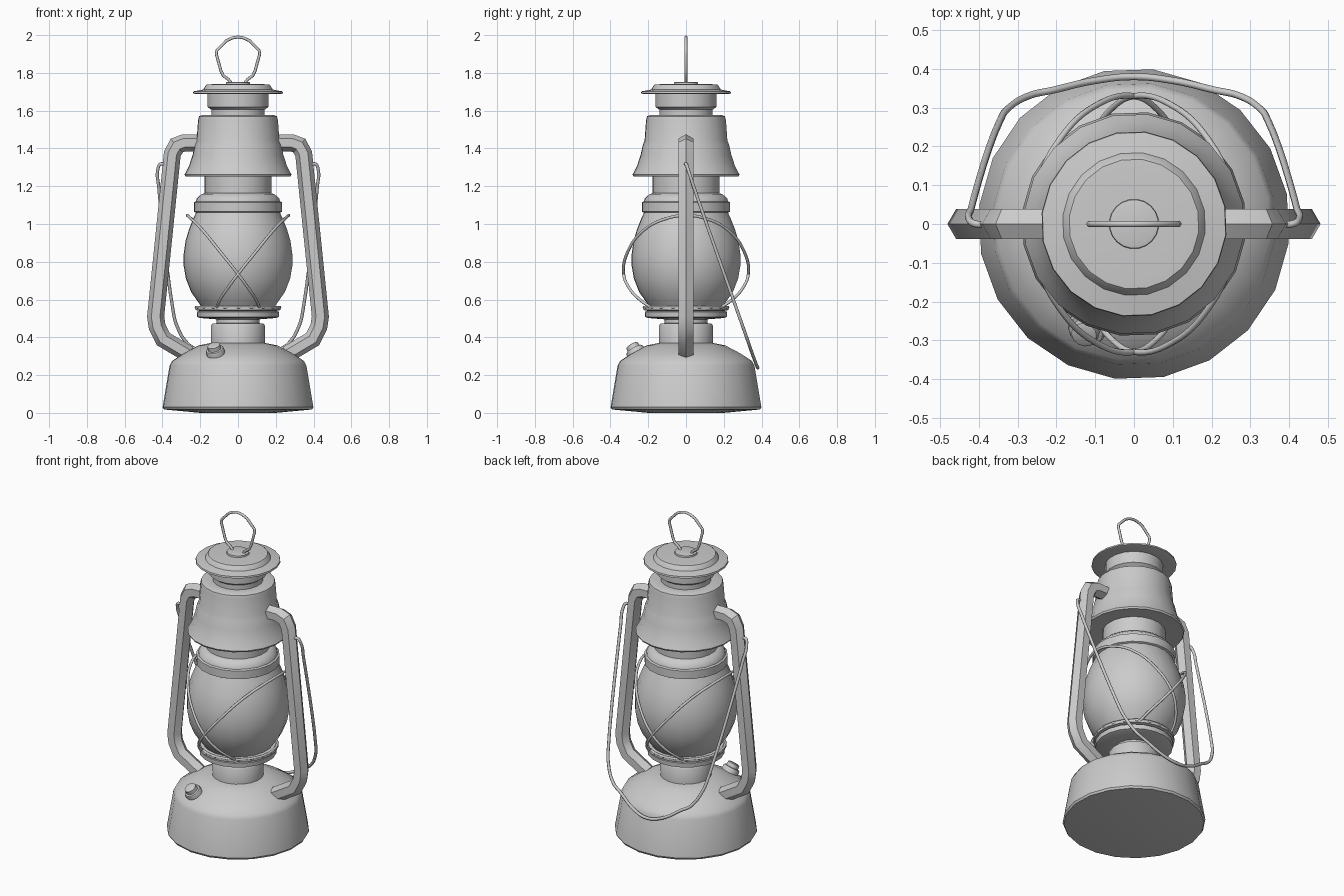
import bpy, bmesh, math
from mathutils import Vector, Matrix

if "Cube" in bpy.data.objects:
    bpy.data.objects.remove(bpy.data.objects["Cube"])

SIDES = 20
TURN = math.radians(-7)


def finish(bm, name, angle=35):
    bmesh.ops.recalc_face_normals(bm, faces=bm.faces[:])
    me = bpy.data.meshes.new(name)
    bm.to_mesh(me)
    bm.free()
    ob = bpy.data.objects.new(name, me)
    bpy.context.collection.objects.link(ob)
    bpy.ops.object.select_all(action='DESELECT')
    ob.select_set(True)
    bpy.context.view_layer.objects.active = ob
    bpy.ops.object.shade_smooth_by_angle(angle=math.radians(angle))
    return ob


def lathe(name, profile, sides=SIDES, matrix=Matrix()):
    """Revolve (radius, height) points around z, closing both ends."""
    bm = bmesh.new()
    rings = []
    for r, z in profile:
        rings.append([bm.verts.new((r * math.cos(TURN + math.tau * i / sides),
                                    r * math.sin(TURN + math.tau * i / sides), z))
                      for i in range(sides)])
    for a, b in zip(rings, rings[1:]):
        for i in range(sides):
            j = (i + 1) % sides
            bm.faces.new((a[i], a[j], b[j], b[i]))
    bm.faces.new(rings[0])
    bm.faces.new(rings[-1])
    bm.transform(matrix)
    return finish(bm, name)


def wire(name, points, radius, cyclic=False, kind='BEZIER'):
    cu = bpy.data.curves.new(name, 'CURVE')
    cu.dimensions = '3D'
    cu.bevel_depth = radius
    cu.bevel_resolution = 2
    cu.resolution_u = 6
    cu.use_fill_caps = True
    sp = cu.splines.new(kind)
    if kind == 'BEZIER':
        sp.bezier_points.add(len(points) - 1)
        for bp, p in zip(sp.bezier_points, points):
            bp.co = p
            bp.handle_left_type = bp.handle_right_type = 'AUTO'
    else:
        sp.points.add(len(points) - 1)
        for q, p in zip(sp.points, points):
            q.co = (*p, 1)
    sp.use_cyclic_u = cyclic
    ob = bpy.data.objects.new(name, cu)
    bpy.context.collection.objects.link(ob)
    return ob


def hex_tube(name, path, radius, side):
    """Sweep a hexagon along an xz path, with mitred corners."""
    pts = [Vector(p) for p in path]
    bm = bmesh.new()
    rings = []
    for k, p in enumerate(pts):
        t0 = (p - pts[k - 1]).normalized() if k else None
        t1 = (pts[k + 1] - p).normalized() if k < len(pts) - 1 else None
        a, b = t0 or t1, t1 or t0
        t = (a + b).normalized()
        n = Vector((-t.y, t.x)) / t.dot(a)
        ring = []
        for i in range(6):
            u = radius * math.cos(math.tau * i / 6)
            v = radius * math.sin(math.tau * i / 6)
            ring.append(bm.verts.new((side * (p.x + n.x * u), v, p.y + n.y * u)))
        rings.append(ring)
    for a, b in zip(rings, rings[1:]):
        for i in range(6):
            j = (i + 1) % 6
            bm.faces.new((a[i], a[j], b[j], b[i]))
    bm.faces.new(rings[0])
    bm.faces.new(rings[-1])
    return finish(bm, name)


# Fuel tank with its neck
lathe("fuel_tank", [(0.2, 0), (0.395, 0.018), (0.402, 0.03), (0.365, 0.25), (0.352, 0.275),
                    (0.29, 0.315), (0.21, 0.357), (0.17, 0.365), (0.145, 0.37)])
lathe("tank_neck", [(0.145, 0.36), (0.145, 0.46), (0.137, 0.472), (0.115, 0.475), (0.112, 0.52)])

# Burner plate under the globe
lathe("burner_plate", [(0.11, 0.495), (0.2, 0.502), (0.218, 0.508), (0.22, 0.535), (0.205, 0.54),
                       (0.228, 0.545), (0.228, 0.558), (0.19, 0.565)])

# Globe
lathe("globe", [(0.19, 0.555), (0.215, 0.59), (0.25, 0.64), (0.278, 0.71), (0.29, 0.78),
                (0.29, 0.84), (0.28, 0.91), (0.262, 0.97), (0.24, 1.025), (0.222, 1.065)])

# Globe collar and chimney
lathe("globe_collar", [(0.215, 1.055), (0.235, 1.065), (0.235, 1.115), (0.224, 1.12),
                       (0.22, 1.135), (0.195, 1.158), (0.178, 1.163)])
lathe("chimney", [(0.178, 1.15), (0.178, 1.27)])

# Flared hood
lathe("hood", [(0.18, 1.258), (0.28, 1.252), (0.285, 1.262), (0.262, 1.305), (0.242, 1.365),
               (0.23, 1.42), (0.221, 1.44), (0.213, 1.55), (0.208, 1.57), (0.195, 1.576),
               (0.145, 1.576)])

# Vent neck and top cap
lathe("vent_neck", [(0.142, 1.565), (0.142, 1.605), (0.163, 1.62), (0.163, 1.69)])
lathe("top_cap", [(0.16, 1.69), (0.225, 1.688), (0.24, 1.692), (0.238, 1.702), (0.185, 1.712),
                  (0.175, 1.73), (0.168, 1.738), (0.14, 1.74)])
lathe("cap_button", [(0.065, 1.735), (0.063, 1.75), (0.055, 1.752)])

# Carrying ring on the cap
half = [(0.035, 1.745), (0.05, 1.765), (0.078, 1.785), (0.09, 1.81), (0.115, 1.9),
        (0.112, 1.918), (0.062, 1.97), (0.03, 1.985)]
ring = [(x, 0, z) for x, z in half] + [(0, 0, 1.99)] + [(-x, 0, z) for x, z in reversed(half)]
wire("top_ring", ring, 0.008, kind='POLY')

# Filler cap tilted to the tank slope
lean = Vector((-0.22, -0.48, 0.85)).to_track_quat('Z', 'Y').to_matrix().to_4x4()
lathe("filler_cap", [(0.048, -0.03), (0.05, 0.018), (0.046, 0.026), (0.036, 0.028),
                     (0.034, 0.05), (0.028, 0.053)], 12,
      Matrix.Translation((-0.118, -0.262, 0.315)) @ lean)

# Side air tubes and crossed globe guard wires
arm = [(0.19, 1.43), (0.285, 1.43), (0.325, 1.415), (0.348, 1.37), (0.436, 0.51),
       (0.428, 0.455), (0.395, 0.39), (0.26, 0.31)]
guard = [(-0.112, -0.19, 0.56), (-0.095, -0.245, 0.6), (-0.055, -0.3, 0.66), (0, -0.33, 0.735),
         (0.1, -0.305, 0.86), (0.19, -0.22, 0.97)]
for side, label in ((1, "right"), (-1, "left")):
    hex_tube("air_tube_" + label, arm, 0.045, side)
    loop = guard + [(0.25, -0.1, 1.03), (0.268, 0, 1.045), (0.25, 0.1, 1.03)]
    loop += [(x, -y, z) for x, y, z in reversed(guard)]
    wire("guard_wire_" + label, [(side * x, y, z) for x, y, z in loop], 0.008)

# Lower guard ring holding the wire ends
bpy.ops.mesh.primitive_torus_add(major_radius=0.222, minor_radius=0.008, major_segments=SIDES,
                                 minor_segments=6, location=(0, 0, 0.56))
bpy.context.object.name = "guard_ring"
bpy.ops.object.shade_smooth()

# Swinging bail handle hanging behind
hb = [(0.37, 0, 1.3), (0.408, 0, 1.318), (0.425, 0.012, 1.285), (0.42, 0.04, 1.2),
      (0.345, 0.268, 0.55), (0.325, 0.298, 0.465), (0.265, 0.333, 0.365), (0.21, 0.345, 0.33),
      (0.1, 0.37, 0.262)]
bail = hb + [(0, 0.38, 0.238)] + [(-x, y, z) for x, y, z in reversed(hb)]
wire("bail_handle", bail, 0.009)
